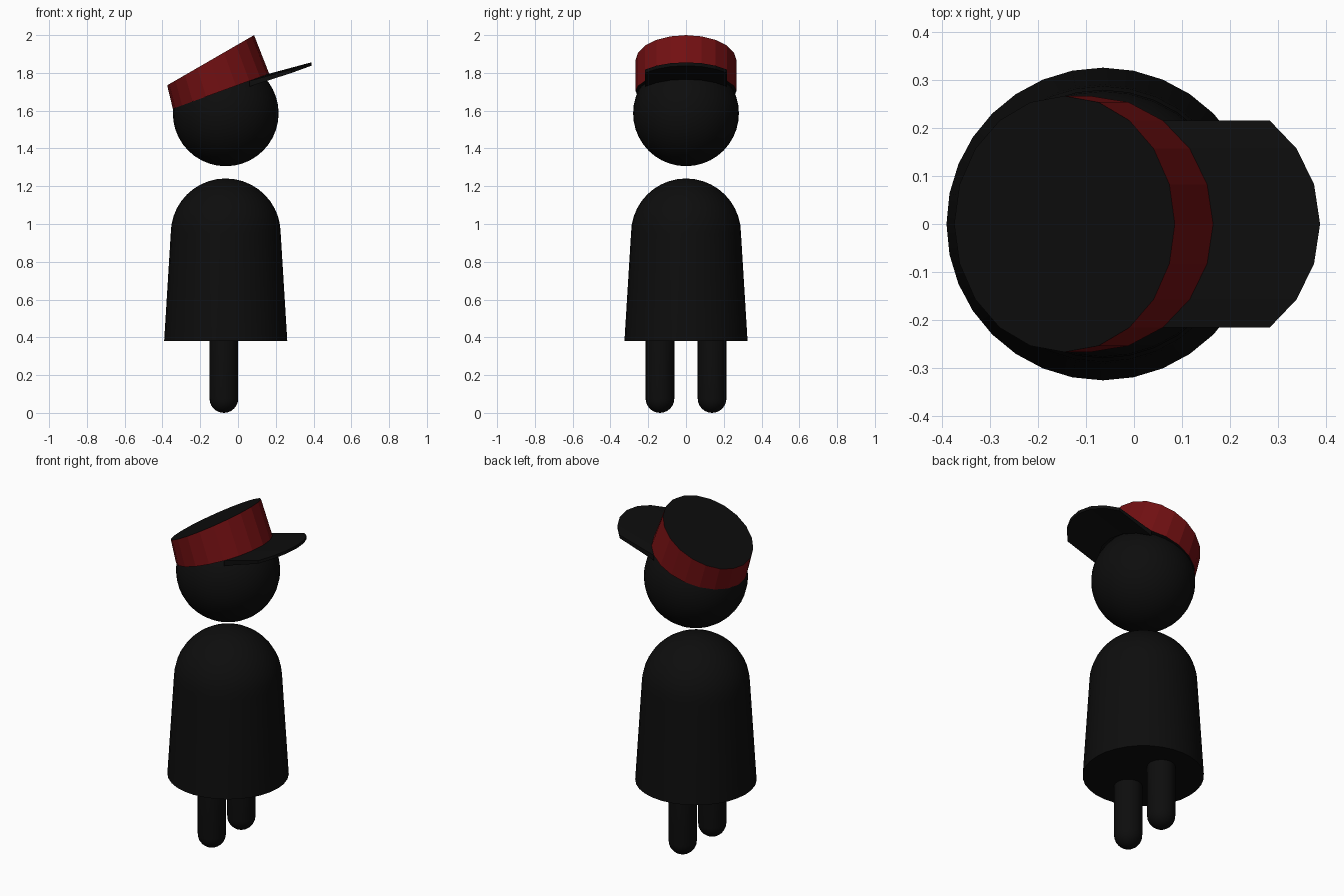
import bpy, bmesh
from math import sin, cos, tan, pi, radians

if "Cube" in bpy.data.objects:
    bpy.data.objects.remove(bpy.data.objects["Cube"])

CX = -0.065  # axis of the body and head


def material(name, rgb):
    m = bpy.data.materials.new(name)
    m.diffuse_color = (*rgb, 1)
    m.use_nodes = True
    m.node_tree.nodes["Principled BSDF"].inputs["Base Color"].default_value = m.diffuse_color
    return m


black = material("black", (0.004, 0.004, 0.004))
red = material("red", (0.17, 0.005, 0.006))


def make(name, verts, faces, mats, smooth=None):
    mesh = bpy.data.meshes.new(name)
    mesh.from_pydata(verts, [], faces)
    bm = bmesh.new()
    bm.from_mesh(mesh)
    bmesh.ops.remove_doubles(bm, verts=bm.verts, dist=1e-5)
    bmesh.ops.recalc_face_normals(bm, faces=bm.faces)
    bm.to_mesh(mesh)
    bm.free()
    for m in mats:
        mesh.materials.append(m)
    ob = bpy.data.objects.new(name, mesh)
    bpy.context.collection.objects.link(ob)
    if smooth:
        bpy.ops.object.select_all(action='DESELECT')
        ob.select_set(True)
        bpy.context.view_layer.objects.active = ob
        bpy.ops.object.shade_smooth_by_angle(angle=radians(smooth))
    return ob


def loft(rings):
    """Closed skin through rings of equal length, capped at both ends."""
    n = len(rings[0])
    verts = [v for r in rings for v in r]
    faces = [(i * n + j, i * n + (j + 1) % n, (i + 1) * n + (j + 1) % n, (i + 1) * n + j)
             for i in range(len(rings) - 1) for j in range(n)]
    faces += [tuple(range(n)), tuple(range(len(verts) - n, len(verts)))]
    return verts, faces


def lathe(name, profile, x, y, n):
    rings = [[(x + r * cos(2 * pi * j / n), y + r * sin(2 * pi * j / n), z)
              for j in range(n)] for r, z in profile]
    make(name, *loft(rings), [black], 40)


def arc(r, zc, a0, a1, n):
    """Profile arc from latitude a0 to a1, in degrees."""
    angles = [radians(a0 + (a1 - a0) * i / n) for i in range(n + 1)]
    return [(max(r * cos(a), 1e-4), zc + r * sin(a)) for a in angles]


# Coat-like body with a domed top, and head
lathe("body", [(0.326, 0.38)] + arc(0.291, 0.95, 0, 89.9, 10), CX, 0, 32)
lathe("head", arc(0.28, 1.586, -89.9, 89.9, 20), CX, 0, 32)

# Legs with rounded feet
for side, y in (("left", 0.138), ("right", -0.138)):
    lathe(side + "_leg", arc(0.076, 0.076, -89.9, 0, 6) + [(0.076, 0.45)], -0.075, y, 24)

# Tilted cap: sides red, crown black
N = 20


def tilted(a, cx, cz, rx, slope):
    return (cx + rx * cos(a), 0.267 * sin(a), cz + rx * cos(a) * tan(radians(slope)))


def cap_rim(a):
    return tilted(a, -0.09, 1.703, 0.255, 20)


steps = [2 * pi * j / N for j in range(N)]
cap = make("cap", *loft([[cap_rim(a) for a in steps],
                         [tilted(a, -0.145, 1.867, 0.23, 30) for a in steps]]), [red, black])
for p in cap.data.polygons:
    p.material_index = 1 if len(p.vertices) > 4 else 0

# Brim: front arc of the rim pushed forward, tapering to a thin edge
inner = [cap_rim(radians(d)) for d in range(-54, 55, 18)]


def shift(pts, dx, dz):
    return [(x + dx, y, z + dz) for x, y, z in pts]


outer = shift(inner, 0.223, 0.06)
top = inner + outer[::-1]
bottom = shift(inner, 0, -0.03) + shift(outer, 0, -0.018)[::-1]
k, m = len(inner), len(top)
faces = [(j, (j + 1) % m, m + (j + 1) % m, m + j) for j in range(m)]
for o in (0, m):
    faces += [(o + j, o + j + 1, o + m - 2 - j, o + m - 1 - j) for j in range(k - 1)]
make("cap_brim", top + bottom, faces, [black])
